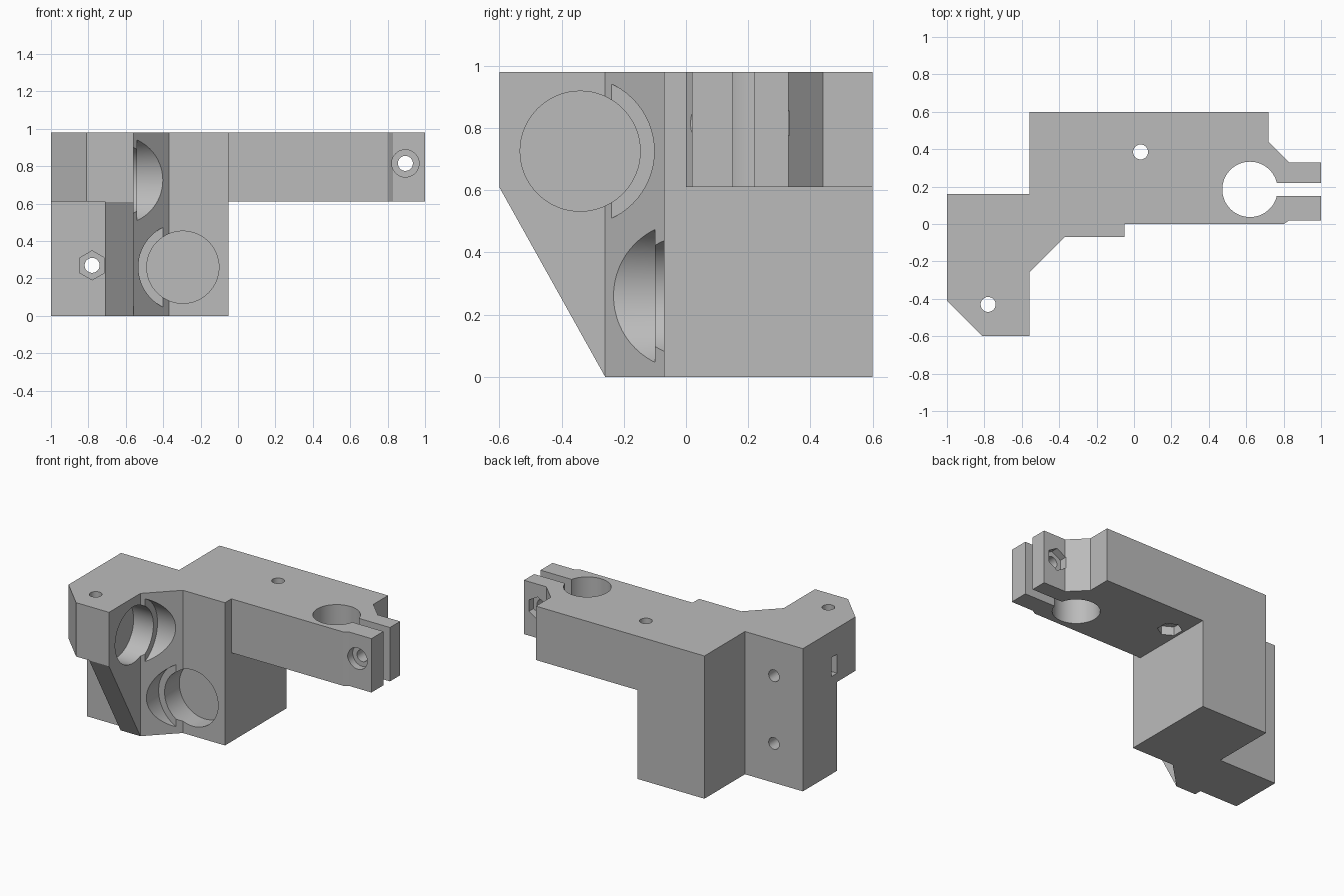
import bpy
import bmesh
from math import pi, radians
from mathutils import Matrix, Vector

cube = bpy.data.objects.get("Cube")
if cube:
    bpy.data.objects.remove(cube)

TOP, SHELF, BOLT, NUT = 0.98, 0.61, 0.04, 0.078

grey = bpy.data.materials.new("plain grey")
grey.use_nodes = True
colour = (0.5, 0.5, 0.5, 1)
grey.diffuse_color = colour
grey.node_tree.nodes["Principled BSDF"].inputs["Base Color"].default_value = colour


def finish(name, bm):
    bmesh.ops.recalc_face_normals(bm, faces=bm.faces)
    mesh = bpy.data.meshes.new(name)
    bm.to_mesh(mesh)
    bm.free()
    mesh.materials.append(grey)
    obj = bpy.data.objects.new(name, mesh)
    bpy.context.collection.objects.link(obj)
    return obj


def prism(name, points, offset):
    """Extrude a closed polygon of 3D points along an offset."""
    bm = bmesh.new()
    face = bm.faces.new([bm.verts.new(p) for p in points])
    new = bmesh.ops.extrude_face_region(bm, geom=[face])["geom"]
    verts = [v for v in new if isinstance(v, bmesh.types.BMVert)]
    bmesh.ops.translate(bm, verts=verts, vec=offset)
    return finish(name, bm)


def box(name, low, high):
    low, high = Vector(low), Vector(high)
    bm = bmesh.new()
    bmesh.ops.create_cube(bm, size=1, matrix=Matrix.Translation((low + high) / 2)
                          @ Matrix.Diagonal((*(high - low), 1)))
    return finish(name, bm)


def rod(name, start, end, radius, sides=48):
    """Cylinder between two points; six sides make a nut shape."""
    start, end = Vector(start), Vector(end)
    axis = end - start
    turn = axis.to_track_quat('Z', 'Y').to_matrix().to_4x4()
    bm = bmesh.new()
    bmesh.ops.create_cone(bm, cap_ends=True, segments=sides, radius1=radius,
                          radius2=radius, depth=axis.length,
                          matrix=Matrix.Translation((start + end) / 2) @ turn)
    return finish(name, bm)


# Body: full plan outline at full height
outline = [(-1, .16), (-.56, .16), (-.56, .6), (.72, .6), (.72, .44), (.83, .33),
           (1, .33), (1, .02), (.83, .02), (.8, 0), (-.05, 0), (-.05, -.07),
           (-.37, -.07), (-.56, -.26), (-.56, -.6), (-.81, -.6), (-1, -.41)]
body = prism("bracket_body", [(x, y, 0) for x, y in outline], (0, 0, TOP))

# Space below the arm, below the nose and in front of the sloping gusset
slope = [(-.204, -.1), (-.656, .71), (-.9, .71), (-.9, -.1)]
cutters = [
    box("arm_clearance", (-.05, -.5, -.2), (1.2, .8, SHELF)),
    box("nose_clearance", (-1.2, -.8, -.2), (-.71, -.21, SHELF)),
    prism("gusset_slope", [(-.72, y, z) for y, z in slope], (.17, 0, 0)),
]

# Clamp bore, split and cross bolt with a round head recess and a nut recess
clamp_x, clamp_z = .895, .815
cutters += [
    rod("clamp_bore", (.62, .185, .4), (.62, .185, 1.2), .148, 64),
    box("clamp_split", (.7, .15, .4), (1.2, .22, 1.2)),
    rod("clamp_bolt_hole", (clamp_x, -.1, clamp_z), (clamp_x, .5, clamp_z), BOLT),
    rod("clamp_head_recess", (clamp_x, -.1, clamp_z), (clamp_x, .07, clamp_z), .073),
    rod("clamp_nut_recess", (clamp_x, .28, clamp_z), (clamp_x, .5, clamp_z), NUT, 6),
]

# Vertical mounting holes with nut recesses underneath
for side, x, y in (("arm", .035, .385), ("nose", -.78, -.43)):
    cutters += [
        rod(side + "_mount_hole", (x, y, .4), (x, y, 1.2), BOLT),
        rod(side + "_mount_nut", (x, y, SHELF - .03), (x, y, SHELF + .06), NUT, 6),
    ]

# Rear bolt holes: the lower runs through to a nut, the upper meets a side slot
cutters += [
    rod("lower_bolt_hole", (-.78, -.4, .27), (-.78, .3, .27), BOLT),
    rod("lower_nut_recess", (-.78, -.25, .27), (-.78, -.14, .27), NUT, 6),
    rod("upper_bolt_hole", (-.78, -.25, .735), (-.78, .3, .735), BOLT),
    box("nut_slot", (-1.1, -.21, .67), (-.71, -.15, .8)),
]

# Two round pockets at right angles, with wider relief in the diagonal face
cutters += [
    rod("upper_pocket", (-.69, -.34, .725), (-.3, -.34, .725), .193, 64),
    rod("upper_relief", (-.54, -.34, .725), (-.2, -.34, .725), .238, 64),
    rod("lower_pocket", (-.295, .06, .26), (-.295, -.3, .26), .193, 64),
    rod("lower_relief", (-.295, -.1, .26), (-.295, -.5, .26), .238, 64),
]

for cutter in cutters:
    cutter.hide_render = True
    mod = body.modifiers.new(cutter.name, 'BOOLEAN')
    mod.operation = 'DIFFERENCE'
    mod.solver = 'EXACT'
    mod.object = cutter

# Bake the cuts and drop the cutters
bpy.context.view_layer.update()
graph = bpy.context.evaluated_depsgraph_get()
result = bpy.data.meshes.new_from_object(body.evaluated_get(graph))
body.modifiers.clear()
body.data = result
for cutter in cutters:
    bpy.data.objects.remove(cutter)

bpy.ops.object.select_all(action='DESELECT')
body.select_set(True)
bpy.context.view_layer.objects.active = body
bpy.ops.object.shade_smooth_by_angle(angle=radians(25))
